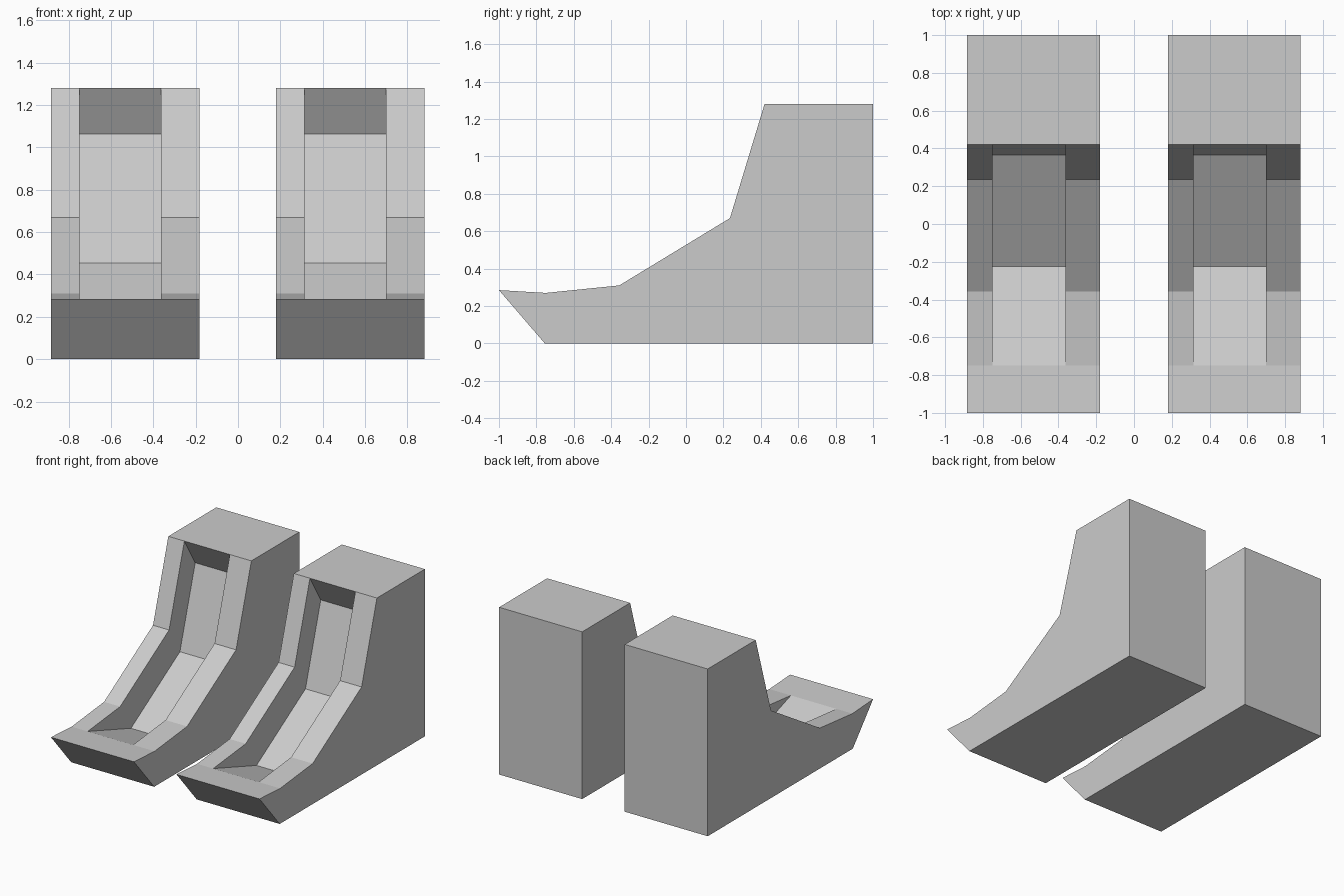
import bpy, bmesh

if "Cube" in bpy.data.objects:
    bpy.data.objects.remove(bpy.data.objects["Cube"])

# side profile (y, z) of the outer rim; the rim's top corner is doubled so the recess can split there
RIM = [(-1, 0.285), (-0.755, 0), (1, 0), (1, 1.28), (0.42, 1.28),
       (0.42, 1.28), (0.235, 0.67), (-0.357, 0.31), (-0.75, 0.27)]
# recess profile: the front edges sunk into the block
SUNK = (5, 6, 7)
FLOOR = [(y + 0.131, z - 0.216) if i in SUNK else (y, z) for i, (y, z) in enumerate(RIM)]


def recessed_block(name, x):
    """Block with a sunk channel, skinned across profile rings from x to x + 0.703."""
    stations = [(0, RIM), (0.136, RIM), (0.136, FLOOR),
                (0.521, FLOOR), (0.521, RIM), (0.703, RIM)]
    bm = bmesh.new()
    rings = [[bm.verts.new((x + dx, y, z)) for y, z in prof] for dx, prof in stations]
    n = len(RIM)
    for a, b in zip(rings, rings[1:]):
        for i in range(n):
            j = (i + 1) % n
            bm.faces.new((a[i], a[j], b[j], b[i]))
    # end caps
    bm.faces.new(rings[0])
    bm.faces.new(rings[-1][::-1])
    # collapse the coincident parts of the rings and tidy flat areas
    bmesh.ops.remove_doubles(bm, verts=bm.verts, dist=1e-4)
    bmesh.ops.dissolve_limit(bm, angle_limit=0.005, verts=bm.verts, edges=bm.edges)
    bmesh.ops.recalc_face_normals(bm, faces=bm.faces)
    mesh = bpy.data.meshes.new(name)
    bm.to_mesh(mesh)
    bm.free()
    bpy.context.collection.objects.link(bpy.data.objects.new(name, mesh))


# two identical blocks side by side
recessed_block("left_block", -0.884)
recessed_block("right_block", 0.179)
